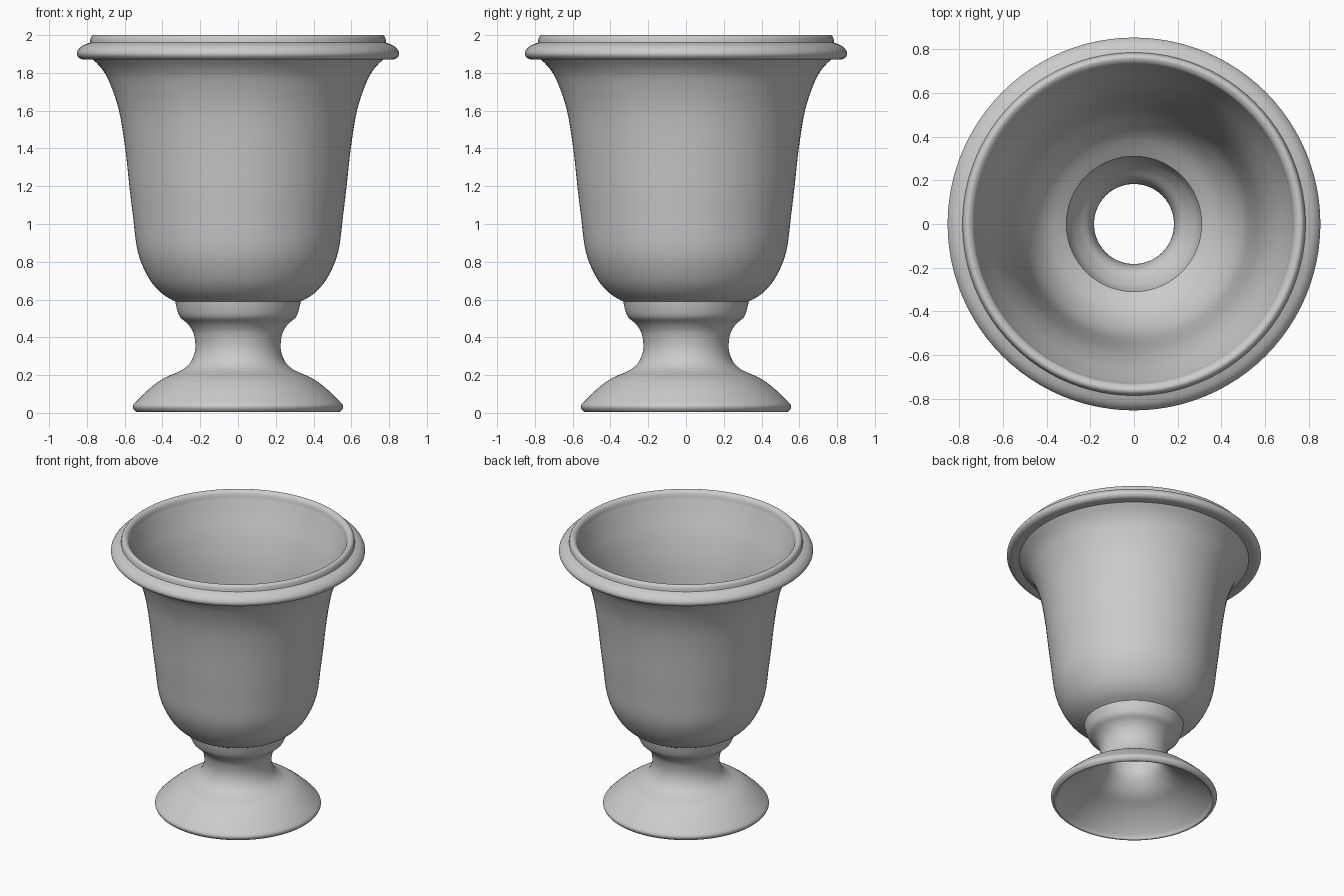
import bpy
import bmesh
import math
from mathutils import Vector

cube = bpy.data.objects.get("Cube")
if cube:
    bpy.data.objects.remove(cube, do_unlink=True)

SEGMENTS = 96

clay = bpy.data.materials.new("grey_clay")
clay.use_nodes = True
clay.diffuse_color = (0.6, 0.6, 0.6, 1)
clay.node_tree.nodes["Principled BSDF"].inputs["Base Color"].default_value = (0.6, 0.6, 0.6, 1)


def smooth_path(points, steps=4):
    """Catmull-Rom curve through (radius, height) points."""
    p = [Vector((r, 0, z)) for r, z in points]
    p = [p[0]] + p + [p[-1]]
    path = []
    for a, b, c, d in zip(p, p[1:], p[2:], p[3:]):
        for i in range(steps):
            t = i / steps
            path.append(0.5 * (2 * b + (c - a) * t + (2 * a - 5 * b + 4 * c - d) * t**2
                               + (3 * b - a - 3 * c + d) * t**3))
    return path + [p[-1]]


def lathe(name, *profiles):
    """Turn one or more profiles about the z axis into one object."""
    bm = bmesh.new()
    for points in profiles:
        verts = [bm.verts.new(co) for co in smooth_path(points)]
        edges = [bm.edges.new(pair) for pair in zip(verts, verts[1:])]
        bmesh.ops.spin(bm, geom=verts + edges, axis=(0, 0, 1), cent=(0, 0, 0),
                       angle=math.tau, steps=SEGMENTS, use_merge=True)
    bmesh.ops.remove_doubles(bm, verts=bm.verts, dist=0.0005)
    # Profiles run up the outside and down the inside
    bm.normal_update()
    mesh = bpy.data.meshes.new(name)
    bm.to_mesh(mesh)
    bm.free()
    mesh.materials.append(clay)
    obj = bpy.data.objects.new(name, mesh)
    bpy.context.collection.objects.link(obj)
    bpy.ops.object.select_all(action="DESELECT")
    obj.select_set(True)
    bpy.context.view_layer.objects.active = obj
    bpy.ops.object.shade_smooth_by_angle(angle=math.radians(50))
    return obj


# Hollow foot, stem and collar: bore downwards, then the outside upwards
lathe("pedestal", [
    (.31, .64), (.29, .58), (.25, .52), (.20, .46), (.183, .36), (.20, .29), (.27, .21),
    (.37, .15), (.45, .09), (.51, .03), (.525, .005), (.545, .01), (.557, .035), (.535, .065),
    (.46, .135), (.39, .185), (.30, .225), (.25, .27), (.226, .34), (.235, .42), (.265, .47),
    (.305, .505), (.322, .545), (.332, .59)])

# Bowl wall, outside and inside
lathe("bowl", [
    (.332, .59), (.40, .63), (.47, .71), (.53, .85), (.557, 1.05), (.575, 1.2), (.597, 1.4),
    (.63, 1.6), (.68, 1.75), (.72, 1.82), (.77, 1.873)],
    [(.725, 1.95), (.69, 1.85), (.635, 1.7), (.585, 1.5), (.55, 1.2), (.52, .95), (.48, .82),
     (.41, .715), (.31, .64)])

# Rolled rim with a raised inner lip
lathe("rim", [
    (.77, 1.873), (.825, 1.872), (.85, 1.89), (.85, 1.915), (.825, 1.943), (.785, 1.96)],
    [(.785, 1.96), (.78, 1.985), (.77, 1.998), (.755, 2.0), (.735, 1.985), (.725, 1.95)])
